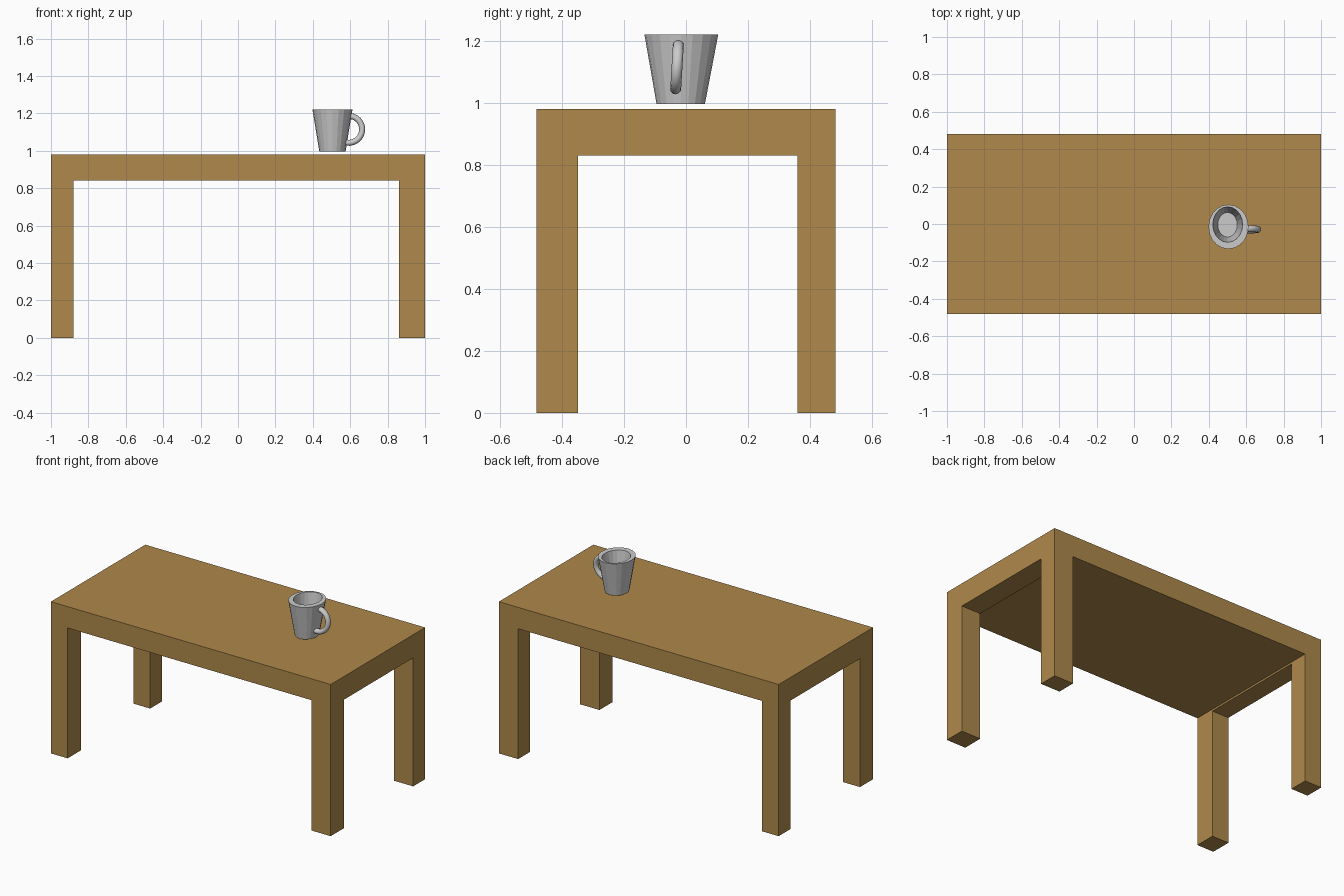
import bpy, bmesh
from math import sin, cos, pi, radians
from mathutils import Vector

if "Cube" in bpy.data.objects:
    bpy.data.objects.remove(bpy.data.objects["Cube"])


def new_object(name, bm):
    bmesh.ops.recalc_face_normals(bm, faces=bm.faces)
    mesh = bpy.data.meshes.new(name)
    bm.to_mesh(mesh)
    bm.free()
    ob = bpy.data.objects.new(name, mesh)
    bpy.context.collection.objects.link(ob)
    return ob


def box(name, x, y, z):
    bm = bmesh.new()
    bmesh.ops.create_cube(bm, size=1)
    for v in bm.verts:
        v.co = [(a + b) / 2 + c * (b - a) for (a, b), c in zip((x, y, z), v.co)]
    return new_object(name, bm)


def loft(name, rings):
    """Skin a list of point rings and cap both ends."""
    bm = bmesh.new()
    rows = [[bm.verts.new(p) for p in ring] for ring in rings]
    n = len(rows[0])
    for a, b in zip(rows, rows[1:]):
        for i in range(n):
            j = (i + 1) % n
            bm.faces.new((a[i], a[j], b[j], b[i]))
    bm.faces.new(rows[0])
    bm.faces.new(rows[-1])
    return new_object(name, bm)


# Table: solid block with a channel cut through each way, leaving four legs
table = box("table", (-1, 1), (-0.482, 0.482), (0, 0.98))
mat = bpy.data.materials.new("wood")
mat.diffuse_color = (0.43, 0.25, 0.07, 1)
mat.use_nodes = True
mat.node_tree.nodes["Principled BSDF"].inputs["Base Color"].default_value = mat.diffuse_color
table.data.materials.append(mat)
cutters = [
    box("long_channel", (-0.88, 0.862), (-1, 1), (-1, 0.842)),
    box("end_channel", (-2, 2), (-0.348, 0.36), (-1, 0.83)),
]
bpy.context.view_layer.objects.active = table
for cutter in cutters:
    cutter.hide_render = True
    mod = table.modifiers.new("cut", 'BOOLEAN')
    mod.operation = 'DIFFERENCE'
    mod.solver = 'EXACT'
    mod.object = cutter
    bpy.ops.object.modifier_apply(modifier=mod.name)
    bpy.data.objects.remove(cutter)

# Mug body: slightly oval tapered cup (centre x, centre y, radius x, radius y, z)
profile = [
    (0.505, -0.017, 0.070, 0.078, 0.996),
    (0.505, -0.015, 0.107, 0.119, 1.22),
    (0.501, -0.003, 0.080, 0.095, 1.22),
    (0.500, -0.004, 0.052, 0.066, 1.03),
]
SIDES = 20
loft("mug_body", [
    [(cx + rx * cos(2 * pi * i / SIDES), cy + ry * sin(2 * pi * i / SIDES), z)
     for i in range(SIDES)]
    for cx, cy, rx, ry, z in profile])

# Mug handle: round tube bent in an arc, leaning slightly, ends sunk in the wall
STEPS, TUBE = 16, 12
centre = Vector((0.592, -0.029, 1.115))
rings = []
for s in range(STEPS + 1):
    a = radians(-112 + s * 208 / STEPS)
    ring = []
    for t in range(TUBE):
        b = 2 * pi * t / TUBE
        r = 0.072 + 0.016 * cos(b)
        z = r * sin(a)
        ring.append(centre + Vector((r * cos(a), 0.0175 * sin(b) + 0.06 * z, z)))
    rings.append(ring)
handle = loft("mug_handle", rings)
bpy.ops.object.select_all(action='DESELECT')
handle.select_set(True)
bpy.context.view_layer.objects.active = handle
bpy.ops.object.shade_smooth_by_angle(angle=radians(40))
